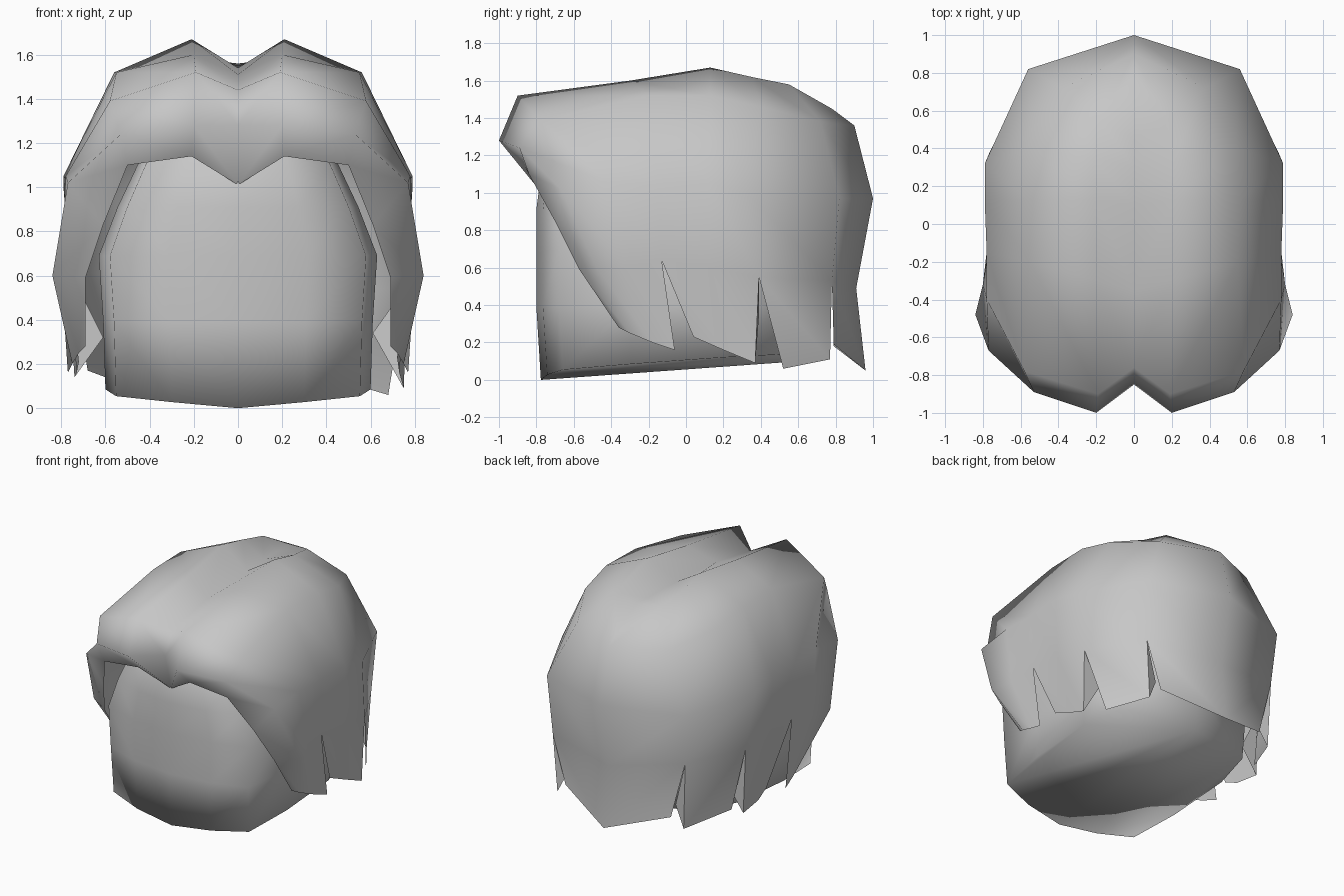
import bpy
import bmesh

default_cube = bpy.data.objects.get("Cube")
if default_cube:
    bpy.data.objects.remove(default_cube, do_unlink=True)

# One plain grey for everything
grey = bpy.data.materials.new("plain_grey")
grey.use_nodes = True
grey_colour = (0.57, 0.57, 0.57, 1)
grey.diffuse_color = grey_colour
grey.node_tree.nodes["Principled BSDF"].inputs["Base Color"].default_value = grey_colour


def finish(bm, name):
    """Weld the two halves and make a smooth shaded object."""
    bmesh.ops.remove_doubles(bm, verts=bm.verts, dist=0.001)
    bmesh.ops.recalc_face_normals(bm, faces=bm.faces)
    mesh = bpy.data.meshes.new(name)
    bm.to_mesh(mesh)
    bm.free()
    mesh.materials.append(grey)
    obj = bpy.data.objects.new(name, mesh)
    bpy.context.collection.objects.link(obj)
    bpy.ops.object.select_all(action="DESELECT")
    obj.select_set(True)
    bpy.context.view_layer.objects.active = obj
    bpy.ops.object.shade_smooth()


# Hair strands: each runs from the parting over the crown to the lower tip
face_rim = [(0, -.78, 1.01), (.21, -.86, 1.14), (.5, -.84, 1.1),
            (.61, -.69, .83), (.69, -.57, .59), (.69, -.36, .28)]
brow_edge = [(0, -.85, 1.28), (.2, -1, 1.28), (.53, -.89, 1.24),
             (.77, -.67, 1.02), (.84, -.48, .6), (.72, -.3, .25)]
fringe_top = [(0, -.76, 1.44), (.19, -.9, 1.52), (.58, -.78, 1.39),
              (.78, -.4, 1.05), (.8, -.32, .6), (.75, -.18, .2)]
temple = [(0, -.35, 1.51), (.2, -.3, 1.6), (.55, -.2, 1.52),
          (.78, -.15, 1.04), (.77, -.13, .64), (.77, -.06, .16)]
ear = [(0, .1, 1.54), (.21, .13, 1.67), (.56, .13, 1.52),
       (.79, .12, 1.05), (.77, .13, .6), (.73, .2, .16)]
behind_ear = [(0, .3, 1.55), (.21, .35, 1.62), (.54, .4, 1.46),
              (.79, .32, 1.0), (.76, .39, .55), (.75, .37, .09)]
back_corner = [(0, .45, 1.55), (.18, .55, 1.58), (.38, .72, 1.38),
               (.56, .82, .97), (.54, .78, .53), (.51, .77, .11)]
back_centre = [(0, .58, 1.56), (0, .78, 1.45), (0, .9, 1.36),
               (0, 1, .97), (0, .91, .49), (0, .96, .05)]

# The cut ends on the right are a little shorter than on the left
behind_ear_right = behind_ear[:-2] + [(.76, .39, .62), (.74, .39, .14)]
back_corner_right = back_corner[:-2] + [(.54, .78, .6), (.52, .77, .11)]

# A slit splits the lowest point of a strand; this is the second tip
front_strands = [(face_rim, None), (brow_edge, None), (fringe_top, None)]
left_strands = front_strands + [
    (temple, (.72, .04, .23)), (ear, None), (behind_ear, (.68, .52, .06)),
    (back_corner, (.43, .79, .19)), (back_centre, None)]
right_strands = front_strands + [
    (temple, (.72, .09, .21)), (ear, None), (behind_ear_right, (.68, .44, .17)),
    (back_corner_right, (.43, .79, .18)), (back_centre, None)]

# Inner points of the cut walls inside the two rear slits
wall_inner = {1: [(behind_ear, (.61, .39, .34)), (back_corner, (.44, .75, .26))],
              -1: [(behind_ear_right, (.61, .39, .32)),
                   (back_corner_right, (.44, .75, .26))]}


def build_hair():
    bm = bmesh.new()
    for side, strands in ((1, left_strands), (-1, right_strands)):
        previous = None
        for points, second_tip in strands:
            column = [bm.verts.new((side * x, y, z)) for x, y, z in points]
            if previous:
                for row in range(len(column) - 1):
                    bm.faces.new((previous[row], previous[row + 1],
                                  column[row + 1], column[row]))
            previous = list(column)
            if second_tip:
                x, y, z = second_tip
                previous[-1] = bm.verts.new((side * x, y, z))
    finish(bm, "hair")


def build_slit_walls():
    bm = bmesh.new()
    for side, walls in wall_inner.items():
        for strand, inner in walls:
            corners = strand[-2:] + [inner]
            bm.faces.new([bm.verts.new((side * x, y, z)) for x, y, z in corners])
    finish(bm, "slit_walls")


# Head: one plan outline scaled by height, with a tilted underside
plan = [(0, -.8), (.5, -.765), (.92, -.68), (1, -.3),
        (1, .2), (.87, .52), (0, .66)]
# (height, half width, depth scale)
levels = [(0, .6, .97), (.39, .61, 1), (.69, .63, 1),
          (.91, .545, 1), (1.1, .455, .97), (1.3, .34, .8)]


def build_head():
    bm = bmesh.new()
    for side in (1, -1):
        rings = []
        for height, width, depth in levels:
            ring = []
            for x, y in plan:
                # The underside rises to the sides and to the back
                lift = .05 * x + .07 * (y + .8) if height == 0 else 0
                ring.append(bm.verts.new((side * x * width, y * depth, height + lift)))
            rings.append(ring)
        for lower, upper in zip(rings, rings[1:]):
            for i in range(len(plan) - 1):
                bm.faces.new((lower[i], lower[i + 1], upper[i + 1], upper[i]))
        bm.faces.new(rings[0])
        bm.faces.new(rings[-1])
    finish(bm, "head")


build_hair()
build_slit_walls()
build_head()
